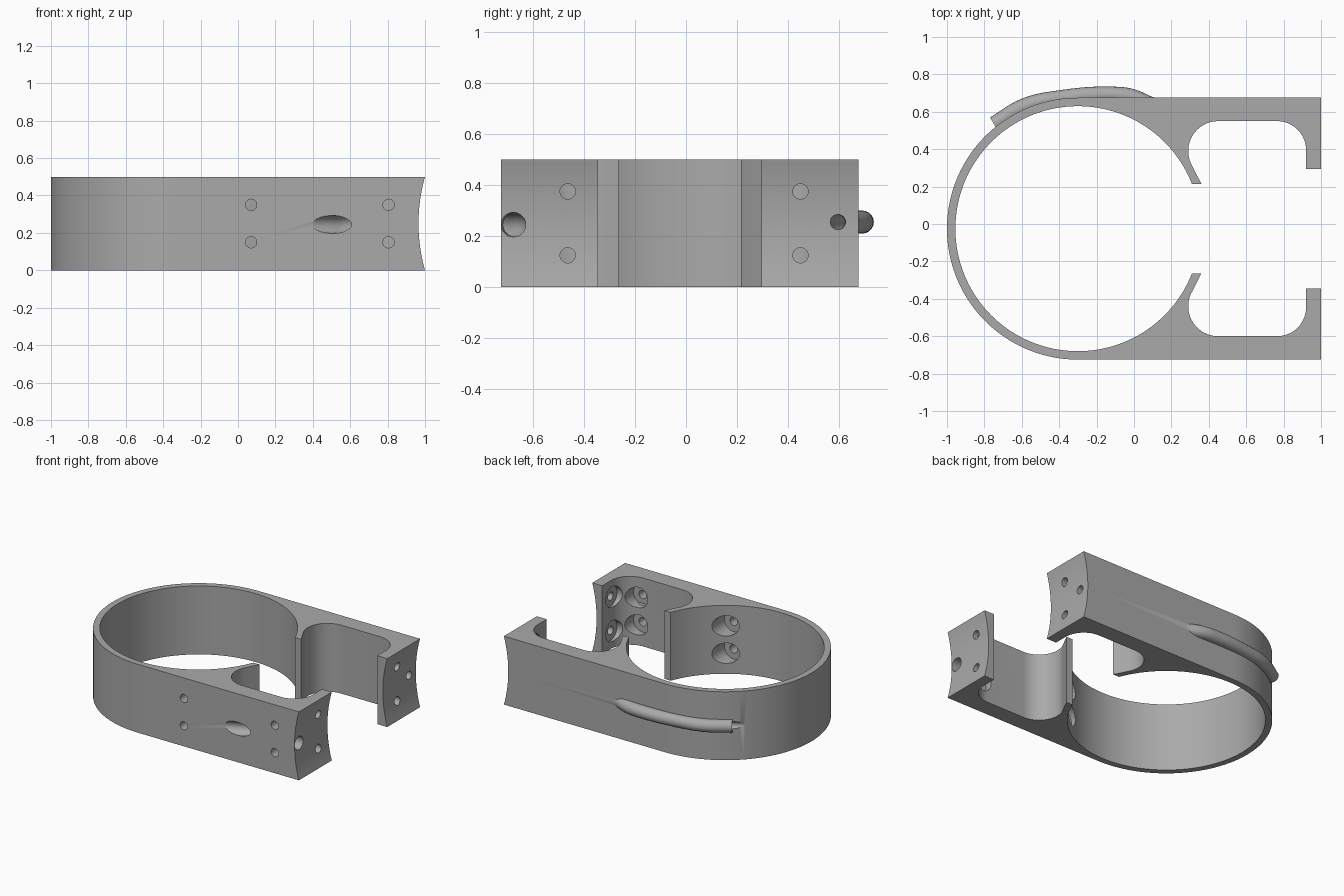
import bpy, bmesh, math
from mathutils import Vector, Matrix

if "Cube" in bpy.data.objects:
    bpy.data.objects.remove(bpy.data.objects["Cube"])

CY = -0.025            # symmetry line of the clamp
CX = -0.3              # centre of the ring
H = 0.5                # height

grey = bpy.data.materials.new("clamp grey")
grey.diffuse_color = (0.40, 0.40, 0.40, 1)
grey.use_nodes = True
grey.node_tree.nodes["Principled BSDF"].inputs["Base Color"].default_value = grey.diffuse_color


def mesh_object(name, bm):
    bmesh.ops.recalc_face_normals(bm, faces=bm.faces)
    me = bpy.data.meshes.new(name)
    bm.to_mesh(me)
    bm.free()
    ob = bpy.data.objects.new(name, me)
    bpy.context.collection.objects.link(ob)
    return ob


def arc(cx, cy, r, a0, a1, n):
    steps = [math.radians(a0 + (a1 - a0) * i / n) for i in range(n + 1)]
    return [(cx + r * math.cos(a), cy + r * math.sin(a)) for a in steps]


def rod(start, end, r, n=40):
    """Straight cylinder between two points."""
    a, b = Vector(start), Vector(end)
    bm = bmesh.new()
    turn = (b - a).to_track_quat('Z', 'Y').to_matrix().to_4x4()
    bmesh.ops.create_cone(bm, cap_ends=True, segments=n, radius1=r, radius2=r,
                          depth=(b - a).length,
                          matrix=Matrix.Translation((a + b) / 2) @ turn)
    return mesh_object("cutter", bm)


def swept(name, path, z, r):
    """Round tube along a smooth path at height z."""
    cu = bpy.data.curves.new(name, 'CURVE')
    cu.dimensions = '3D'
    cu.bevel_depth, cu.bevel_resolution = r, 8
    cu.use_fill_caps, cu.resolution_u = True, 10
    sp = cu.splines.new('BEZIER')
    sp.bezier_points.add(len(path) - 1)
    for p, (x, y) in zip(sp.bezier_points, path):
        p.co = (x, y, z)
        p.handle_left_type = p.handle_right_type = 'AUTO'
    tmp = bpy.data.objects.new(name, cu)
    bpy.context.collection.objects.link(tmp)
    bpy.context.view_layer.update()
    me = tmp.evaluated_get(bpy.context.evaluated_depsgraph_get()).to_mesh()
    bm = bmesh.new()
    bm.from_mesh(me)
    bpy.data.objects.remove(tmp)
    bmesh.ops.remove_doubles(bm, verts=bm.verts, dist=1e-5)
    return mesh_object(name, bm)


def boolean(ob, other, op='DIFFERENCE'):
    """Apply a boolean and throw the helper away."""
    m = ob.modifiers.new("bool", 'BOOLEAN')
    m.operation, m.object, m.solver = op, other, 'EXACT'
    bpy.context.view_layer.objects.active = ob
    bpy.ops.object.modifier_apply(modifier=m.name)
    bpy.data.objects.remove(other)


# Clamp body: half outline from the left of the ring round to the inner tip, mirrored
half = arc(CX, 0, 0.70, 180, 90, 48) + [(1, 0.70), (1, 0.32), (0.92, 0.32)]
half += arc(0.765, 0.42, 0.155, 0, 90, 16)
half += arc(0.45, 0.415, 0.16, 90, 205, 20) + [(0.36, 0.24)]
tip = math.degrees(math.asin(0.24 / 0.655))
inner = arc(CX, 0, 0.655, tip, 360 - tip, 128)
outline = half + inner + [(x, -y) for x, y in reversed(half[1:])]

bm = bmesh.new()
face = bm.faces.new([bm.verts.new((x, y + CY, 0)) for x, y in outline])
ext = bmesh.ops.extrude_face_region(bm, geom=[face])
bmesh.ops.translate(bm, vec=(0, 0, H),
                    verts=[g for g in ext["geom"] if isinstance(g, bmesh.types.BMVert)])
clamp = mesh_object("clamp_body", bm)

# Concave mounting ends
boolean(clamp, rod((1.875, -1, H / 2), (1.875, 1, H / 2), 0.91, 256))

# Cable guide tube on the back, then its bore through to the mounting end
guide = [(0.2, 0.602), (0.092, 0.634), (-0.015, 0.678), (-0.1, 0.689),
         (-0.396, 0.67), (-0.581, 0.629), (-0.747, 0.531)]
boolean(clamp, swept("guide_tube", guide, 0.255, 0.045), 'UNION')
bore = [(1.1, 0.595), (0.32, 0.595)] + guide + [(-0.833, 0.48)]
boolean(clamp, swept("guide_bore", bore, 0.255, 0.03))

# Cable hole from the front mounting end out through the front face
exit_path = [(1.1, -0.675), (0.75, -0.675), (0.62, -0.672), (0.505, -0.725), (0.38, -0.788)]
boolean(clamp, swept("cable_hole", exit_path, 0.245, 0.048))

# Counterbored screw holes in both mounting ends
for y in (-0.463, 0.448):
    for z in (0.125, 0.375):
        boolean(clamp, rod((0.85, y, z), (1.1, y, z), 0.03))
        boolean(clamp, rod((0.79, y, z), (0.935, y, z), 0.075))

# Counterbored screw holes in the front arm
for x in (0.07, 0.805):
    for z in (0.15, 0.35):
        boolean(clamp, rod((x, -0.8, z), (x, -0.6, z), 0.03))
        boolean(clamp, rod((x, -0.65, z), (x, -0.44, z), 0.075))

clamp.data.materials.clear()
clamp.data.materials.append(grey)
for p in clamp.data.polygons:
    p.material_index = 0
bpy.ops.object.select_all(action='DESELECT')
clamp.select_set(True)
bpy.context.view_layer.objects.active = clamp
bpy.ops.object.shade_smooth_by_angle(angle=math.radians(30))
